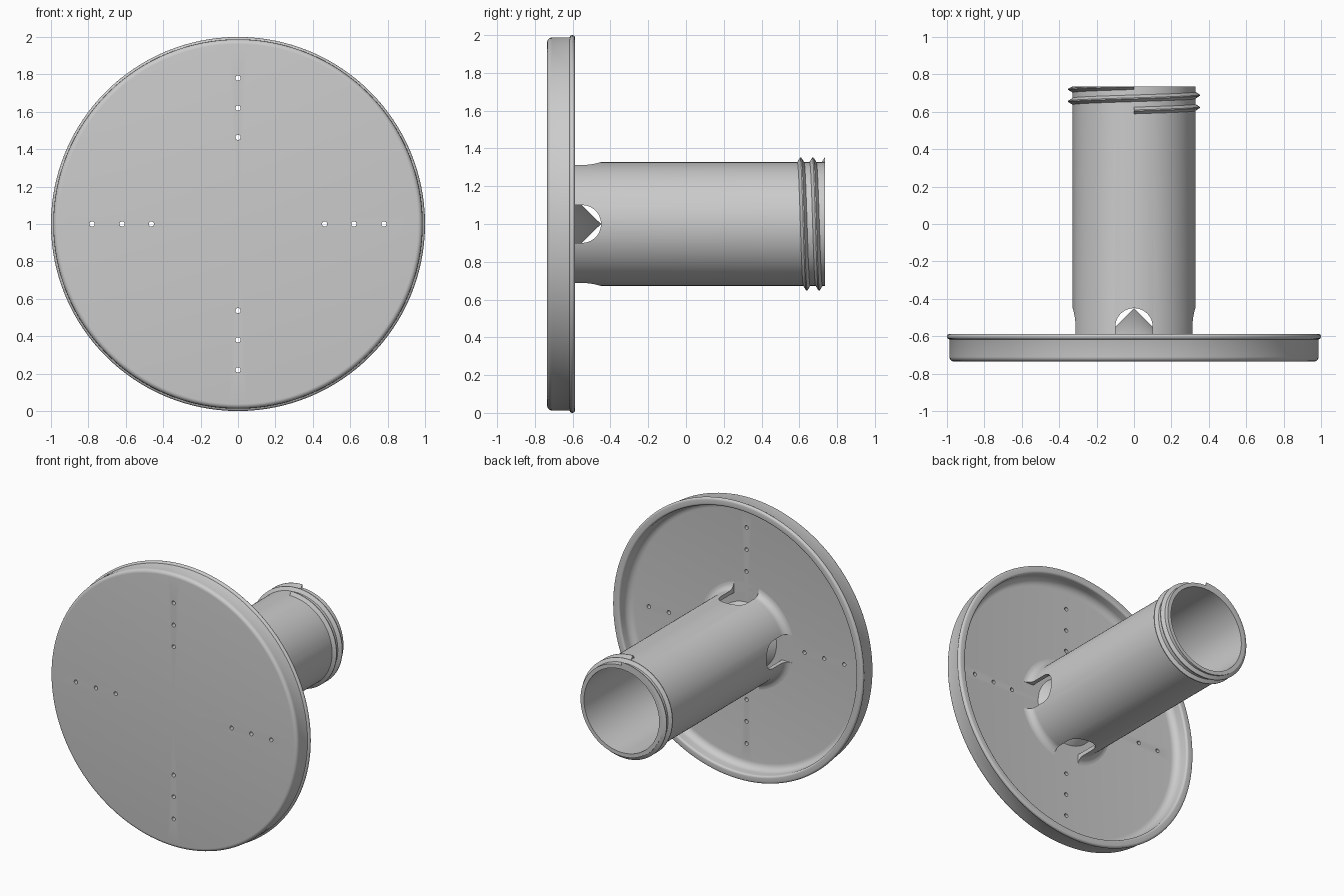
import bpy, bmesh, math
from mathutils import Matrix, Vector

if "Cube" in bpy.data.objects:
    bpy.data.objects.remove(bpy.data.objects["Cube"])

AXIS_Z = 1.0          # height of the main axis, which runs along y
FRONT, FLOOR, BACK = -0.735, -0.69, 0.735

grey = bpy.data.materials.new("grey plastic")
grey.diffuse_color = (0.6, 0.6, 0.6, 1)
grey.use_nodes = True
grey.node_tree.nodes["Principled BSDF"].inputs["Base Color"].default_value = grey.diffuse_color


def finish(name, bm):
    bmesh.ops.remove_doubles(bm, verts=bm.verts, dist=1e-5)
    bmesh.ops.recalc_face_normals(bm, faces=bm.faces)
    mesh = bpy.data.meshes.new(name)
    bm.to_mesh(mesh)
    bm.free()
    mesh.materials.append(grey)
    obj = bpy.data.objects.new(name, mesh)
    bpy.context.collection.objects.link(obj)
    return obj


def polar(r, y, a):
    return Vector((r * math.sin(a), y, AXIS_Z + r * math.cos(a)))


def arc(cr, cy, rad, a0, a1, n=6):
    """Points of an arc in the (radius, y) plane, angles in degrees."""
    return [(cr + rad * math.cos(math.radians(a0 + (a1 - a0) * i / n)),
             cy + rad * math.sin(math.radians(a0 + (a1 - a0) * i / n))) for i in range(n + 1)]


def lathe(name, profile, steps=128, closed=False):
    bm = bmesh.new()
    rings = [[bm.verts.new(polar(r, y, math.tau * k / steps)) for r, y in profile]
             for k in range(steps)]
    count = len(profile) if closed else len(profile) - 1
    for k in range(steps):
        a, b = rings[k], rings[(k + 1) % steps]
        for i in range(count):
            j = (i + 1) % len(profile)
            quad = [a[i], a[j], b[j], b[i]]
            if profile[i][0] < 1e-6:
                quad = [a[i], a[j], b[j]]
            elif profile[j][0] < 1e-6:
                quad = [a[i], a[j], b[i]]
            bm.faces.new(quad)
    return finish(name, bm)


def activate(obj):
    bpy.ops.object.select_all(action='DESELECT')
    obj.select_set(True)
    bpy.context.view_layer.objects.active = obj


def cut(obj, cutter):
    activate(obj)
    mod = obj.modifiers.new("cut", 'BOOLEAN')
    mod.operation, mod.solver, mod.object = 'DIFFERENCE', 'EXACT', cutter
    bpy.ops.object.modifier_apply(modifier=mod.name)
    bpy.data.objects.remove(cutter)


# Round dish: rounded front edge, beaded rim, filleted inside corner
dish = lathe("dish", [(0, FRONT)]
             + arc(0.962, FRONT + 0.025, 0.025, -90, 0)
             + [(0.987, -0.618)]
             + arc(0.985, -0.602, 0.015, -80, 90, 8)
             + arc(0.96, -0.602, 0.015, 90, 180)
             + arc(0.895, FLOOR + 0.05, 0.05, 0, -90)
             + [(0, FLOOR)])

# Rows of small holes in the dish
bm = bmesh.new()
for k in range(4):
    for r in (0.463, 0.62, 0.78):
        place = Matrix.Translation(polar(r, -0.71, k * math.pi / 2))
        bmesh.ops.create_cone(bm, cap_ends=True, segments=20, radius1=0.014, radius2=0.014,
                              depth=0.2, matrix=place @ Matrix.Rotation(math.pi / 2, 4, 'X'))
cut(dish, finish("hole_cutter", bm))

# Tube with a flared foot
R_OUT, R_IN = 0.328, 0.30
tube = lathe("tube", [(R_IN, FLOOR - 0.01), (R_OUT + 0.05, FLOOR - 0.01)]
             + arc(R_OUT + 0.05, FLOOR + 0.05, 0.05, 270, 180)
             + [(R_OUT, BACK), (R_IN, BACK)], closed=True)

# Four arched windows at the foot of the tube
for turn in (0, 1):
    bm = bmesh.new()
    outline = [(-0.1, FLOOR), (0.1, FLOOR)] + arc(0, -0.55, 0.1, 0, 180, 24)
    face = bm.faces.new([bm.verts.new((u, y, -0.6)) for u, y in outline])
    moved = bmesh.ops.extrude_face_region(bm, geom=[face])["geom"]
    bmesh.ops.translate(bm, vec=(0, 0, 1.2),
                        verts=[v for v in moved if isinstance(v, bmesh.types.BMVert)])
    bmesh.ops.transform(bm, verts=bm.verts, matrix=Matrix.Translation((0, 0, AXIS_Z))
                        @ Matrix.Rotation(turn * math.pi / 2, 4, 'Y'))
    cut(tube, finish("window_cutter", bm))

# Spreading cone inside the tube
cone = lathe("spreader_cone", [(0, FLOOR - 0.01), (0.25, FLOOR - 0.01), (0.24, FLOOR), (0, -0.45)])

# Two turns of screw thread, trimmed flush with the end of the tube
bm = bmesh.new()
TURNS, STEPS, PITCH = 2, 192, 0.065
section = [(R_OUT - 0.006, -0.021), (R_OUT, -0.018), (0.352, -0.003),
           (0.352, 0.003), (R_OUT, 0.018), (R_OUT - 0.006, 0.021)]
rings = []
for i in range(STEPS + 1):
    t = TURNS * i / STEPS
    y0 = 0.607 + PITCH * t
    rings.append([bm.verts.new(polar(r, min(y0 + dy, BACK), math.tau * t)) for r, dy in section])
for a, b in zip(rings, rings[1:]):
    for i in range(len(section)):
        j = (i + 1) % len(section)
        bm.faces.new((a[i], a[j], b[j], b[i]))
bm.faces.new(rings[0])
bm.faces.new(rings[-1])
thread = finish("screw_thread", bm)

for obj in (dish, tube, cone, thread):
    activate(obj)
    bpy.ops.object.shade_smooth_by_angle(angle=math.radians(30))
